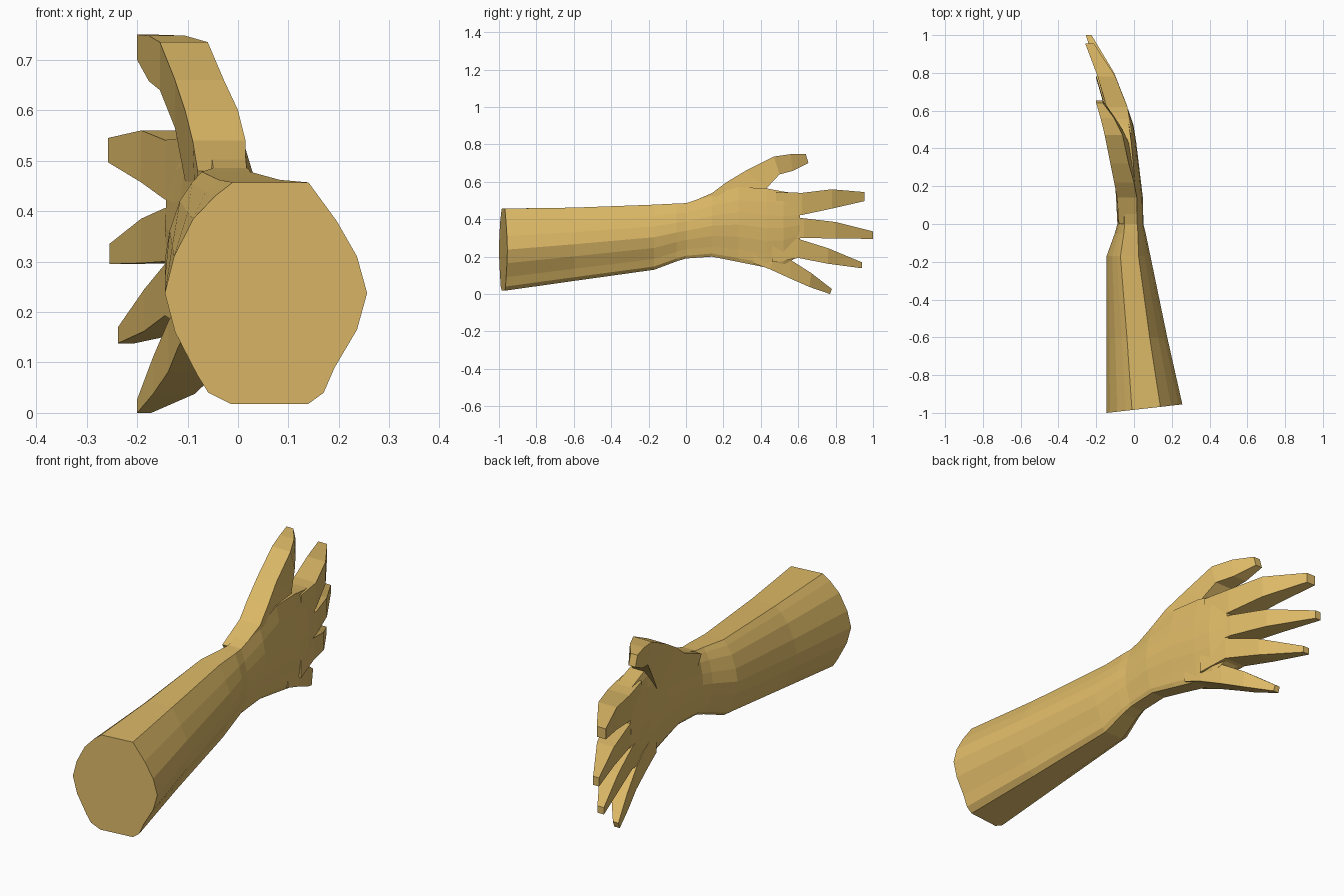
import bpy, bmesh

skin = bpy.data.materials.new("warm_tan")
skin.diffuse_color = (0.72, 0.485, 0.135, 1.0)


def loft(name, rings):
    """Skin equal-length rings of points and cap both ends."""
    bm = bmesh.new()
    loops = [[bm.verts.new(p) for p in ring] for ring in rings]
    n = len(loops[0])
    for a, b in zip(loops, loops[1:]):
        for i in range(n):
            j = (i + 1) % n
            bm.faces.new((a[i], a[j], b[j], b[i]))
    bm.faces.new(loops[0])
    bm.faces.new(loops[-1])
    bmesh.ops.recalc_face_normals(bm, faces=bm.faces)
    mesh = bpy.data.meshes.new(name)
    bm.to_mesh(mesh)
    bm.free()
    mesh.materials.append(skin)
    obj = bpy.data.objects.new(name, mesh)
    bpy.context.collection.objects.link(obj)
    return obj


def boxy(t, p):
    return (1 if t >= 0 else -1) * abs(t) ** p


# Forearm cross-section, normalised to -1..1
PROFILE = [(-.33, 1), (.42, 1), (.7, .65), (.9, .33), (1, 0), (.9, -.33),
           (.68, -.67), (.57, -.9), (.42, -1), (-.35, -1), (-.57, -.9),
           (-.68, -.74), (-.9, -.35), (-1, 0), (-.91, .33), (-.72, .67),
           (-.5, .88)]

# Forearm, wrist and palm: y, x min, x max, z min, z max, boxiness exponent
STATIONS = [(-1.0, -.145, .256, .018, .457, 1),
            (-.60, -.145, .176, .070, .462, 1),
            (-.17, -.145, .087, .130, .478, .9),
            (-.05, -.102, .062, .175, .484, .8),
            (.00, -.088, .050, .190, .486, .75),
            (.14, -.095, .047, .200, .530, .75),
            (.28, -.105, .030, .172, .572, .7),
            (.43, -.118, .012, .142, .565, .6),
            (.52, -.132, -.002, .155, .548, .55),
            (.61, -.145, -.032, .205, .535, .5)]

rings = []
for k, (y, x0, x1, z0, z1, p) in enumerate(STATIONS):
    ring = []
    for u, v in PROFILE:
        x = (x0 + x1) / 2 + boxy(u, p) * (x1 - x0) / 2
        z = (z0 + z1) / 2 + v * (z1 - z0) / 2
        slant = 0.045 * (x - x0) / (x1 - x0) if k == 0 else 0  # angled cut end
        ring.append((x, y + slant, z))
    rings.append(ring)
loft("forearm_and_palm", rings)

# Digits: each section is upper y, upper z, lower y, lower z, x min, x max
DIGITS = {
    "thumb": [(.00, .480, .10, .30, -.080, .015),
              (.14, .540, .25, .40, -.090, .015),
              (.22, .600, .36, .46, -.105, .000),
              (.32, .660, .43, .565, -.125, -.028),
              (.47, .735, .50, .640, -.155, -.060),
              (.56, .748, .57, .658, -.177, -.105),
              (.64, .750, .655, .700, -.200, -.165)],
    "index_finger": [(.48, .545, .48, .420, -.110, -.010),
                     (.62, .541, .62, .423, -.145, -.035),
                     (.78, .560, .78, .457, -.192, -.098),
                     (.955, .545, .955, .497, -.258, -.212)],
    "middle_finger": [(.48, .415, .48, .295, -.110, -.005),
                      (.63, .405, .63, .300, -.148, -.038),
                      (.80, .385, .80, .297, -.192, -.105),
                      (1.0, .335, 1.0, .295, -.255, -.225)],
    "ring_finger": [(.46, .300, .46, .170, -.110, .000),
                    (.60, .295, .60, .193, -.145, -.032),
                    (.76, .245, .76, .162, -.186, -.092),
                    (.94, .170, .94, .138, -.238, -.205)],
    "little_finger": [(.36, .270, .36, .165, -.100, .005),
                      (.48, .220, .45, .132, -.118, -.010),
                      (.56, .182, .56, .082, -.138, -.040),
                      (.67, .112, .66, .038, -.168, -.085),
                      (.78, .027, .77, .000, -.200, -.172)],
}
for name, sections in DIGITS.items():
    loft(name, [[(x0, yh, zh), (x1, yh, zh), (x1, yl, zl), (x0, yl, zl)]
                for yh, zh, yl, zl, x0, x1 in sections])
